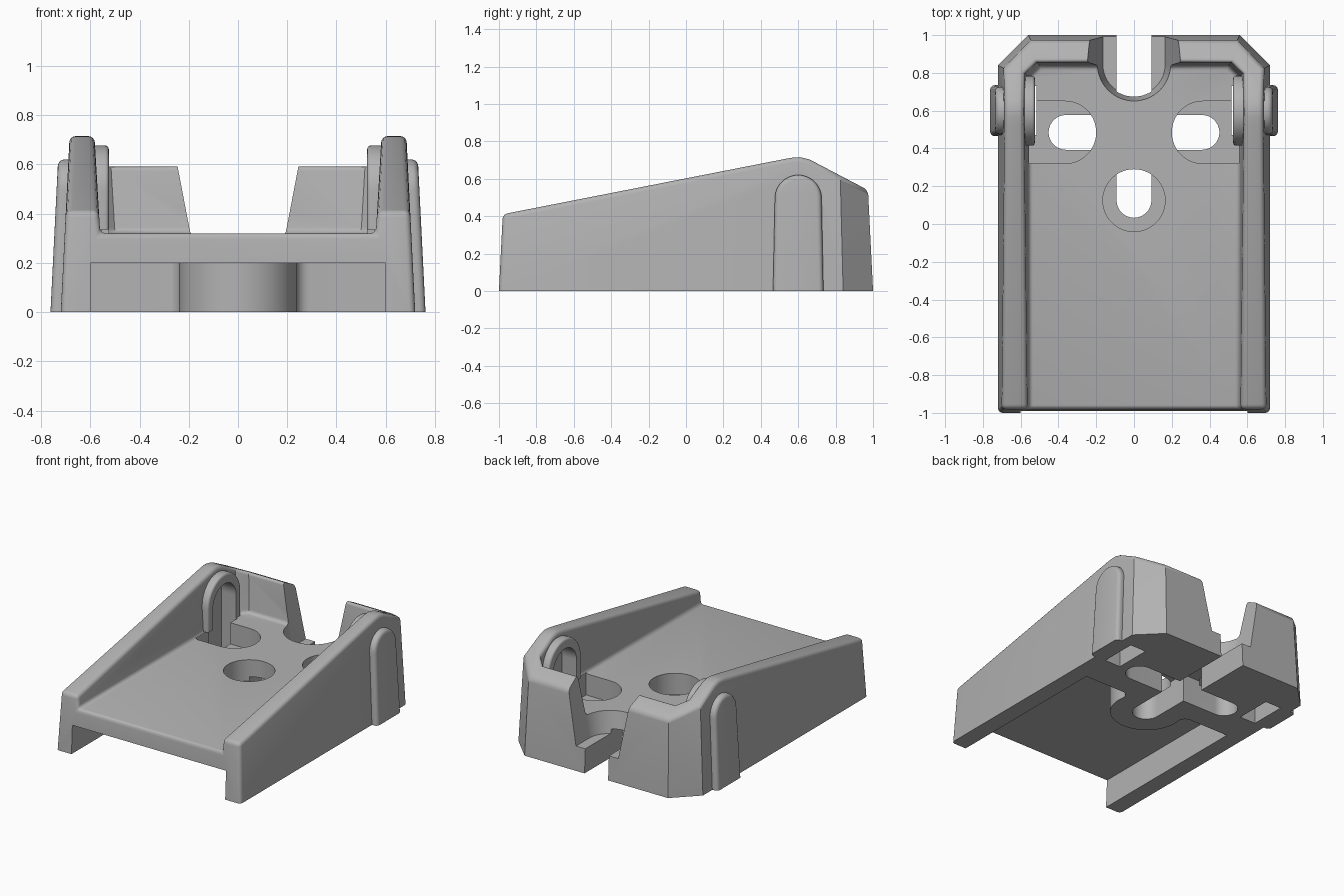
import bpy, bmesh
from math import sin, cos, pi, atan2

if "Cube" in bpy.data.objects:
    bpy.data.objects.remove(bpy.data.objects["Cube"])

grey = bpy.data.materials.new("plain_grey")
grey.use_nodes = True
colour = (0.45, 0.45, 0.45, 1)
grey.diffuse_color = colour
grey.node_tree.nodes["Principled BSDF"].inputs["Base Color"].default_value = colour


def loft(name, low, high):
    """Solid between two matching rings of 3D points."""
    bm = bmesh.new()
    a = [bm.verts.new(p) for p in low]
    b = [bm.verts.new(p) for p in high]
    n = len(a)
    bm.faces.new(a[::-1])
    bm.faces.new(b)
    for i in range(n):
        j = (i + 1) % n
        bm.faces.new((a[i], a[j], b[j], b[i]))
    bmesh.ops.recalc_face_normals(bm, faces=bm.faces)
    me = bpy.data.meshes.new(name)
    bm.to_mesh(me)
    bm.free()
    me.materials.append(grey)
    ob = bpy.data.objects.new(name, me)
    bpy.context.collection.objects.link(ob)
    return ob


def prism(name, low, z0, z1, high=None):
    return loft(name, [(x, y, z0) for x, y in low],
                [(x, y, z1) for x, y in (high or low)])


def arc(cx, cy, r, a0, a1, n=24):
    return [(cx + r * cos(a0 + (a1 - a0) * i / n),
             cy + r * sin(a0 + (a1 - a0) * i / n)) for i in range(n + 1)]


def apply(ob, mod):
    bpy.context.view_layer.objects.active = ob
    bpy.ops.object.modifier_apply(modifier=mod.name)


def combine(ob, tool, op="DIFFERENCE"):
    mod = ob.modifiers.new("combine", "BOOLEAN")
    mod.operation, mod.object, mod.solver = op, tool, "EXACT"
    apply(ob, mod)
    bpy.data.objects.remove(tool)


def round_edges(ob, width, angle):
    mod = ob.modifiers.new("round", "BEVEL")
    mod.width, mod.segments = width, 4
    mod.limit_method, mod.angle_limit = "ANGLE", angle
    apply(ob, mod)


def arch(name, x0, x1, half, base, top, taper=0.0, lean=0.0):
    """Round-topped slab facing along x."""
    mid = 0.6
    ring = [(mid + half + taper, base)] + arc(mid, top - half, half, 0, pi)
    ring.append((mid - half - taper, base))
    return loft(name, [(x0, y, z) for y, z in ring],
                [(x1 - lean * z * (1 if x1 > 0 else -1), y, z) for y, z in ring])


# Outer shell with tapered sides and clipped back corners
def footprint(d):
    w, l = 0.72 - d, 1 - d
    return [(-w, -l), (w, -l), (w, 0.84 - d / 2), (0.56 - d / 2, l),
            (-0.56 + d / 2, l), (-w, 0.84 - d / 2)]


body = prism("body", footprint(-0.005), -0.1, 0.9, footprint(0.045))

# Sloping wall tops with a rounded crest
roof = [(-1.2, 0.367), (0.52, 0.704), (0.57, 0.713), (0.61, 0.715),
        (0.66, 0.703), (0.72, 0.672), (1.2, 0.42), (1.2, 1.2), (-1.2, 1.2)]
combine(body, loft("roof_cut", [(-1, y, z) for y, z in roof],
                   [(1, y, z) for y, z in roof]))


# Tray between the walls
def tray(d):
    w, b = 0.56 + d, 0.84 + d
    return [(-w, -1.2), (w, -1.2), (w, b - 0.06), (w - 0.06, b),
            (-w + 0.06, b), (-w, b - 0.06)]


combine(body, prism("tray_cut", tray(0), 0.32, 1.0, tray(0.04)))
round_edges(body, 0.025, 0.9)

# Arched ribs outside and inside each wall
for s in (-1, 1):
    rib = arch("outer_rib", s * 0.6, s * 0.762, 0.125, -0.1, 0.62, 0.012, 0.05)
    round_edges(rib, 0.025, 0.9)
    combine(body, rib, "UNION")
    rib = arch("inner_rib", s * 0.63, s * 0.525, 0.185, 0.25, 0.677)
    round_edges(rib, 0.015, 0.9)
    combine(body, rib, "UNION")

# Flat base
slab = [(-2, -2), (2, -2), (2, 2), (-2, 2)]
combine(body, prism("base_cut", slab, -0.5, 0))

# Open underside with a filleted round boss
fillet, boss = 0.054, 0.24
meet = atan2(0.1 - fillet, 0.29)
half_edge = arc(0.29, 0.23 - fillet, fillet, pi / 2, pi + meet, 8)
boss_arc = arc(0, 0.13, boss, meet, -pi - meet, 40)[1:-1]
under = [(-0.6, -1.2), (0.6, -1.2), (0.6, 0.23)] + half_edge + boss_arc
under += [(-x, y) for x, y in half_edge[::-1]] + [(-0.6, 0.23)]
combine(body, prism("underside_cut", under, -0.2, 0.2))

# Cross-shaped channel below the floor
r = 0.092
along = arc(0, 0.125, r, -pi, 0) + [(r, 1.3), (-r, 1.3)]
across = arc(0.36, 0.485, r, -pi / 2, pi / 2) + arc(-0.36, 0.485, r, pi / 2, 1.5 * pi)
for ring in (along, across):
    combine(body, prism("channel_cut", ring, -0.2, 0.2))

# Recesses in the floor
ledge = 0.17
combine(body, prism("round_recess", arc(0, 0.125, 0.165, 0, 2 * pi, 48)[:-1], ledge, 0.6))
for s in (-1, 1):
    ring = [(s * x, y) for x, y in
            arc(0.365, 0.485, 0.165, pi / 2, 1.5 * pi) + [(0.555, 0.32), (0.555, 0.65)]]
    combine(body, prism("side_recess", ring, ledge, 0.335))


# Flared notch through the back wall
def notch(r):
    return arc(0, 0.845, r, -pi, 0, 32) + [(r, 1.3), (-r, 1.3)]


combine(body, prism("notch_cut", notch(0.165), ledge, 0.8, notch(0.285)))

# Arched pockets in the side walls, open below
for s in (-1, 1):
    combine(body, arch("pocket_cut", s * 0.515, s * 0.64, 0.13, -0.1, 0.61))

# Smooth shading with crisp edges
bpy.ops.object.select_all(action="DESELECT")
body.select_set(True)
bpy.context.view_layer.objects.active = body
bpy.ops.object.shade_smooth_by_angle(angle=0.6)
